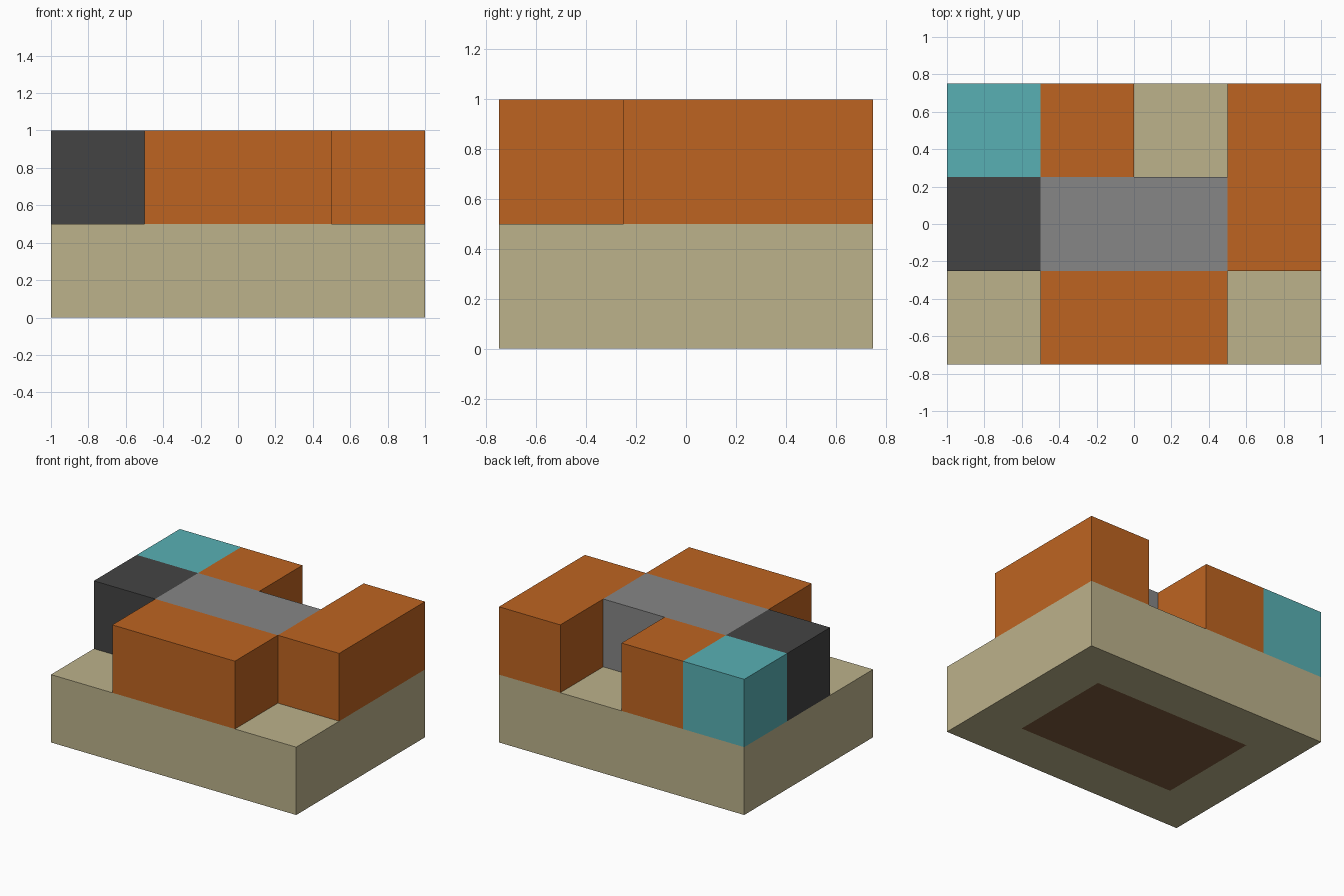
import bpy
import bmesh
from mathutils import Vector

if "Cube" in bpy.data.objects:
    bpy.data.objects.remove(bpy.data.objects["Cube"], do_unlink=True)


def linear(channel):
    c = channel / 255
    return c / 12.92 if c <= 0.04045 else ((c + 0.055) / 1.055) ** 2.4


def material(name, *rgb):
    colour = (*(linear(c) for c in rgb), 1)
    mat = bpy.data.materials.new(name)
    mat.use_nodes = True
    mat.diffuse_color = colour
    mat.node_tree.nodes["Principled BSDF"].inputs["Base Color"].default_value = colour
    return mat


def block(name, low, high, *mats, inset=0):
    """Box between two corners; inset paints a panel into its underside."""
    low, high = Vector(low), Vector(high)
    bm = bmesh.new()
    bmesh.ops.create_cube(bm, size=1)
    bmesh.ops.scale(bm, vec=high - low, verts=bm.verts)
    bmesh.ops.translate(bm, vec=(low + high) / 2, verts=bm.verts)
    if inset:
        bm.normal_update()
        bottom = min(bm.faces, key=lambda f: f.normal.z)
        bmesh.ops.inset_region(bm, faces=[bottom], thickness=inset)
        bottom.material_index = 1
    mesh = bpy.data.meshes.new(name)
    bm.to_mesh(mesh)
    bm.free()
    for mat in mats:
        mesh.materials.append(mat)
    obj = bpy.data.objects.new(name, mesh)
    bpy.context.collection.objects.link(obj)


tan = material("tan", 188, 178, 139)
orange = material("orange", 190, 100, 33)
teal = material("teal", 88, 176, 180)
light_grey = material("light grey", 134, 134, 134)
dark_grey = material("dark grey", 68, 68, 68)
brown = material("brown", 125, 92, 60)

# Slab with a flush brown panel underneath
block("base_slab", (-1, -0.75, 0), (1, 0.75, 0.5), tan, brown, inset=0.5)

# Upper blocks: name, x range, y range, colour
for name, (x0, x1), (y0, y1), mat in (
    ("centre_block", (-0.5, 0.5), (-0.25, 0.25), light_grey),
    ("front_block", (-0.5, 0.5), (-0.75, -0.25), orange),
    ("left_block", (0.5, 1), (-0.25, 0.75), orange),
    ("back_block", (-0.5, 0), (0.25, 0.75), orange),
    ("back_corner_block", (-1, -0.5), (0.25, 0.75), teal),
    ("right_block", (-1, -0.5), (-0.25, 0.25), dark_grey),
):
    block(name, (x0, y0, 0.5), (x1, y1, 1), mat)
